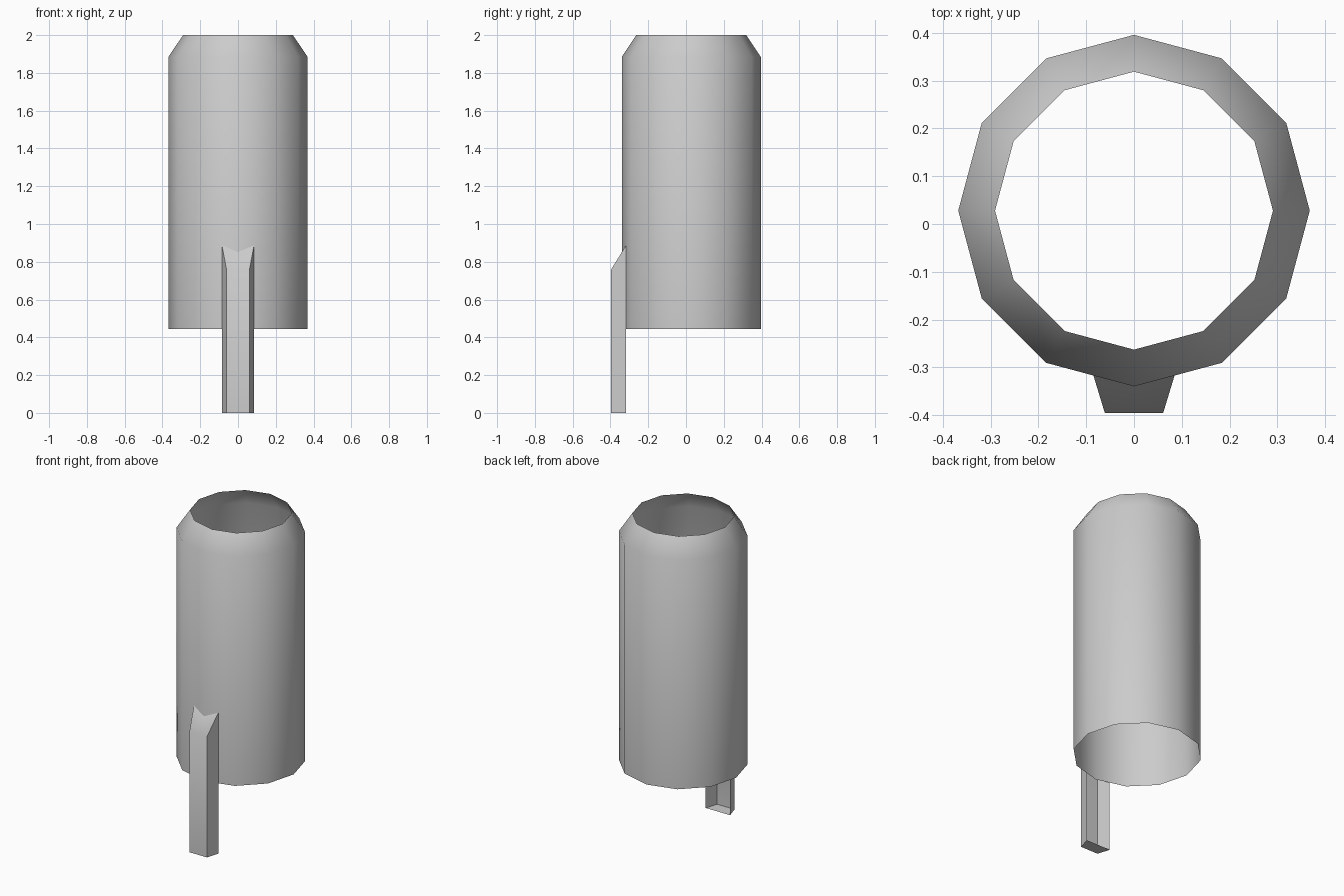
import bpy, math

if "Cube" in bpy.data.objects:
    bpy.data.objects.remove(bpy.data.objects["Cube"])

SIDES = 12
CENTRE_Y = 0.028


def add_mesh(name, verts, faces):
    mesh = bpy.data.meshes.new(name)
    mesh.from_pydata(verts, [], faces)
    obj = bpy.data.objects.new(name, mesh)
    bpy.context.collection.objects.link(obj)
    bpy.ops.object.select_all(action='DESELECT')
    bpy.context.view_layer.objects.active = obj
    obj.select_set(True)
    bpy.ops.object.shade_smooth_by_angle(angle=math.radians(40))
    return obj


# Open twelve-sided sleeve with a tapered upper rim
profile = [(0.368, 0.443), (0.368, 1.885), (0.291, 2.0)]
verts = []
for r, z in profile:
    for i in range(SIDES):
        a = 2 * math.pi * i / SIDES
        verts.append((r * math.cos(a), CENTRE_Y + r * math.sin(a), z))
faces = []
for k in range(len(profile) - 1):
    for i in range(SIDES):
        j = (i + 1) % SIDES
        faces.append((k * SIDES + i, k * SIDES + j,
                      (k + 1) * SIDES + j, (k + 1) * SIDES + i))
add_mesh("sleeve", verts, faces)

# Channel-shaped leg: open at the back, sloped top fitted to the sleeve corner
back_y, front_y = -0.317, -0.396
outline = [(-0.085, back_y), (-0.061, front_y), (0.061, front_y), (0.085, back_y)]
verts = [(x, y, 0) for x, y in outline]
verts += [(x, y, 0.76 if y == front_y else 0.888) for x, y in outline]
verts.append((0, -0.34, 0.851))
faces = [(i, i + 1, i + 5, i + 4) for i in range(3)]
faces += [(3, 2, 1, 0), (4, 5, 8), (5, 6, 8), (6, 7, 8)]
add_mesh("leg", verts, faces)
